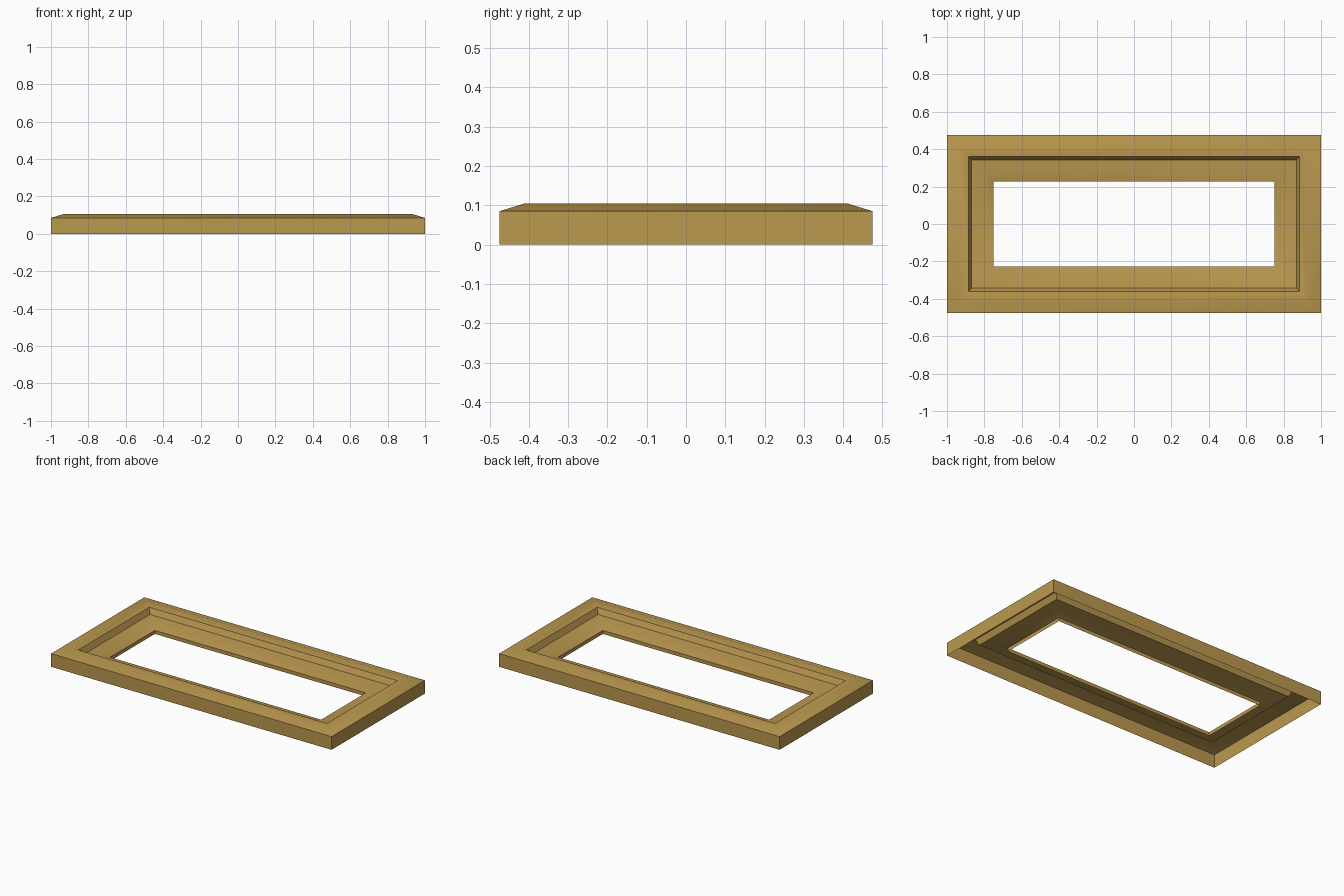
import bpy, bmesh, math

if "Cube" in bpy.data.objects:
    bpy.data.objects.remove(bpy.data.objects["Cube"])

HX, HY = 1.0, 0.475
# Moulding cross-section: (distance in from the outer edge, height); open underneath
PROFILE = [(0, 0), (0, 0.085), (0.065, 0.105), (0.115, 0.096),
           (0.132, 0.06), (0.2, 0.05), (0.248, 0.033), (0.248, 0.01)]


def ring(bm, inset, z):
    x, y = HX - inset, HY - inset
    return [bm.verts.new((sx * x, sy * y, z))
            for sx, sy in ((-1, -1), (1, -1), (1, 1), (-1, 1))]


# Mitred rectangular frame shell
bm = bmesh.new()
rings = [ring(bm, d, z) for d, z in PROFILE]
for a, b in zip(rings, rings[1:]):
    for i in range(4):
        j = (i + 1) % 4
        bm.faces.new((a[i], a[j], b[j], b[i]))
mesh = bpy.data.meshes.new("picture_frame")
bm.to_mesh(mesh)
bm.free()
frame = bpy.data.objects.new("picture_frame", mesh)
bpy.context.collection.objects.link(frame)

# Warm gilded wood
mat = bpy.data.materials.new("gilded_wood")
mat.diffuse_color = (0.50, 0.32, 0.08, 1)
mat.use_nodes = True
mat.node_tree.nodes["Principled BSDF"].inputs["Base Color"].default_value = mat.diffuse_color
mesh.materials.append(mat)

bpy.context.view_layer.objects.active = frame
frame.select_set(True)
bpy.ops.object.shade_smooth_by_angle(angle=math.radians(30))
